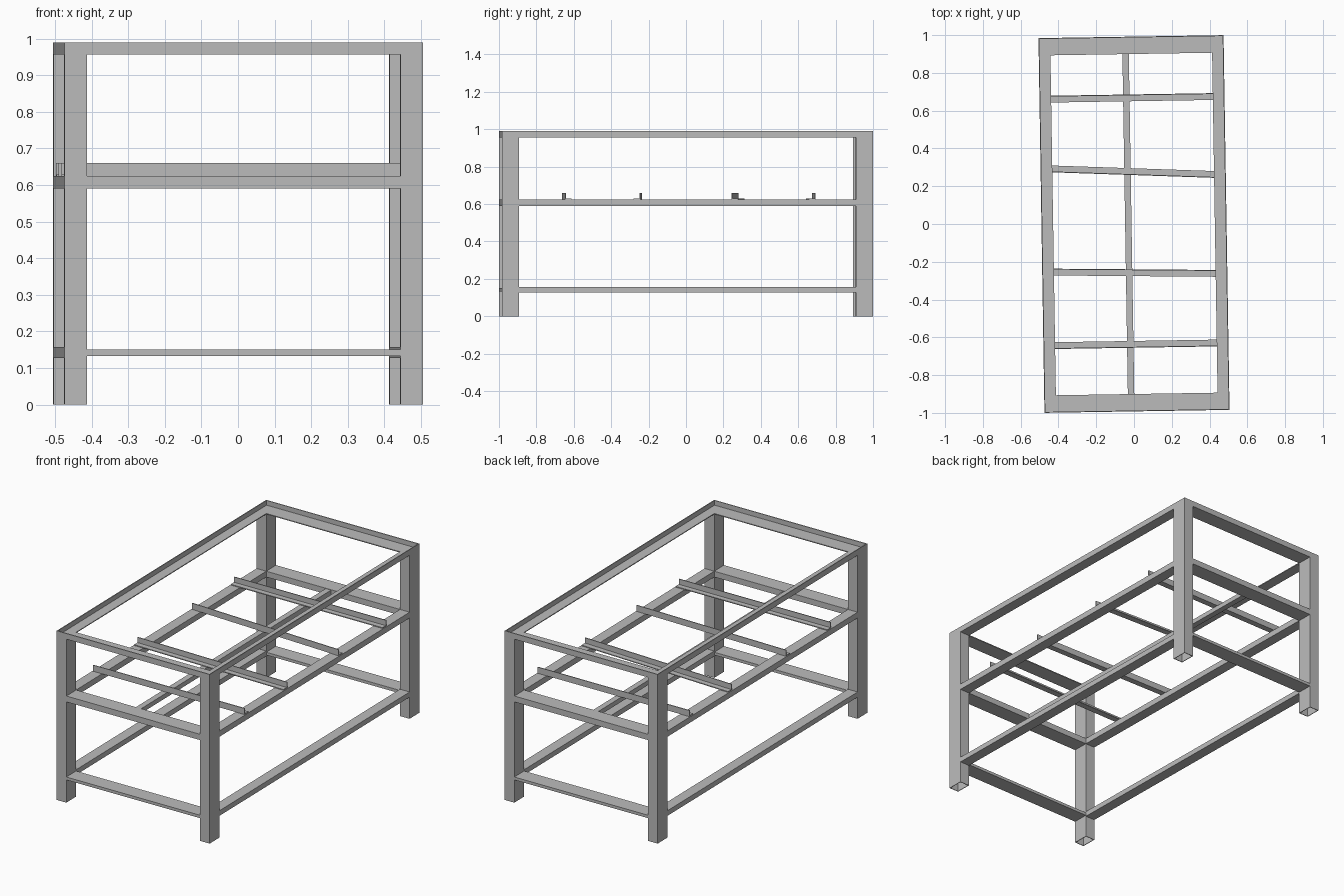
import bpy
import bmesh
from mathutils import Matrix, Vector

if "Cube" in bpy.data.objects:
    bpy.data.objects.remove(bpy.data.objects["Cube"], do_unlink=True)

steel = bpy.data.materials.new("grey_steel")
steel.use_nodes = True
GREY = (0.5, 0.5, 0.5, 1)
steel.diffuse_color = GREY
steel.node_tree.nodes["Principled BSDF"].inputs["Base Color"].default_value = GREY

TURN = Matrix.Rotation(0.016, 4, "Z")   # the whole frame sits slightly turned
W, L = 0.49, 0.992                      # half width and half length
LEG_X, LEG_Y = 0.062, 0.092             # leg section
SHEET = 0.005                           # sheet thickness
TOP, TOP_LOW = 0.99, 0.957              # top rail heights


def add_box(bm, lo, hi):
    lo, hi = Vector(lo), Vector(hi)
    size = Matrix.Diagonal((*(hi - lo), 1))
    return bmesh.ops.create_cube(bm, size=1, matrix=Matrix.Translation((lo + hi) / 2) @ size)


def finish(name, bm, place=Matrix()):
    mesh = bpy.data.meshes.new(name)
    bm.to_mesh(mesh)
    bm.free()
    mesh.materials.append(steel)
    obj = bpy.data.objects.new(name, mesh)
    bpy.context.collection.objects.link(obj)
    obj.matrix_world = TURN @ place
    return obj


def boxes(name, *parts, place=Matrix()):
    bm = bmesh.new()
    for lo, hi in parts:
        add_box(bm, lo, hi)
    return finish(name, bm, place)


def span(sign, outer, depth):
    """Range from the outer edge inwards on the given side."""
    return sorted((sign * outer, sign * (outer - depth)))


# Hollow legs, open at the foot
for sx, xname in ((-1, "right"), (1, "left")):
    for sy, yname in ((-1, "front"), (1, "back")):
        x0, x1 = span(sx, W, LEG_X)
        y0, y1 = span(sy, L, LEG_Y)
        bm = bmesh.new()
        add_box(bm, (x0, y0, 0), (x1, y1, TOP_LOW))
        caps = [f for f in bm.faces if abs(f.normal.z) > 0.9]
        bmesh.ops.delete(bm, geom=caps, context="FACES_ONLY")
        leg = finish(f"{yname}_{xname}_leg", bm)
        wall = leg.modifiers.new("wall", "SOLIDIFY")
        wall.thickness = SHEET
        wall.offset = -1

# Side rails: angle section on top, plain bars below
for s, side in ((-1, "right"), (1, "left")):
    x0, x1 = span(s, W, LEG_X)
    w0, w1 = span(s, W, SHEET)
    boxes(f"top_{side}_rail",
          ((x0, -L, TOP_LOW), (x1, L, TOP_LOW + SHEET)),
          ((w0, -L, TOP_LOW), (w1, L, TOP)))
    for level, z0, z1 in (("middle", 0.59, 0.624), ("lower", 0.127, 0.157)):
        boxes(f"{level}_{side}_rail", ((x0, LEG_Y - L, z0), (x1, L - LEG_Y, z1)))

# End rails
for s, end in ((-1, "front"), (1, "back")):
    y0, y1 = span(s, L, LEG_Y)
    w0, w1 = span(s, L, SHEET)
    inner = W - LEG_X
    boxes(f"top_{end}_rail",
          ((-inner, y0, TOP_LOW), (inner, y1, TOP_LOW + SHEET)),
          ((SHEET - W, w0, TOP_LOW), (W - SHEET, w1, TOP)))
    for level, z0, z1 in (("middle", 0.59, 0.624), ("lower", 0.133, 0.15)):
        boxes(f"{level}_{end}_rail", ((-inner, y0, z0), (inner, y1, z1)))

# Long centre bar at the middle level
boxes("centre_bar", ((-0.047, LEG_Y - L, 0.595), (-0.013, L - LEG_Y, 0.622)))

# Angle-section cross bars: centre, side of the upright, extra turn
HALF = 0.018
for i, (y, up, turn) in enumerate(((-0.637, -1, 0), (-0.258, 1, -0.024),
                                   (0.277, -1, -0.05), (0.668, 1, 0))):
    w0, w1 = span(up, HALF, SHEET)
    place = Matrix.Translation((0, y, 0.624)) @ Matrix.Rotation(turn, 4, "Z")
    boxes(f"cross_bar_{i + 1}",
          ((0.004 - W, -HALF, 0), (W - 0.004, HALF, SHEET)),
          ((0.004 - W, w0, 0), (W - 0.004, w1, 0.036)), place=place)
